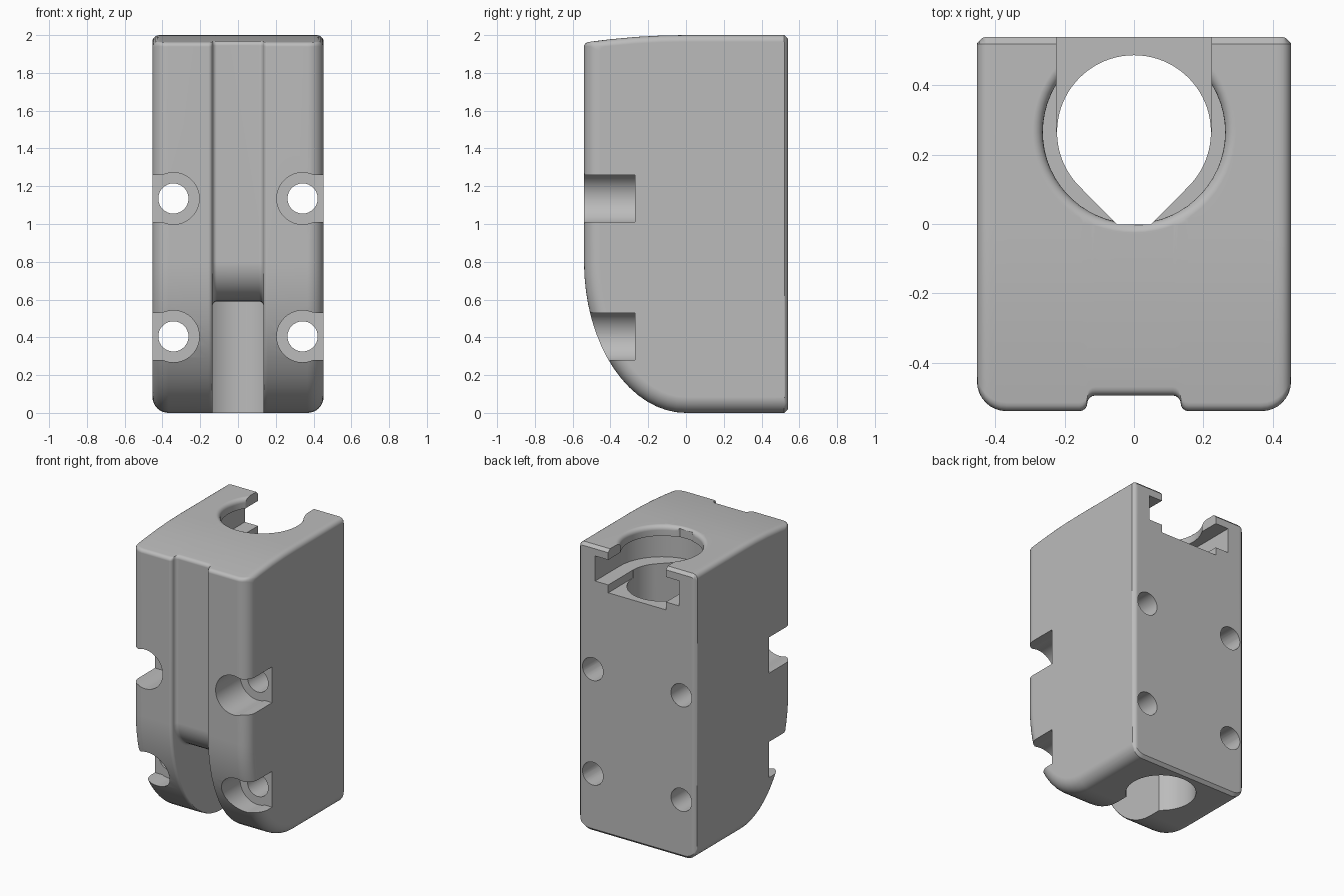
import bpy, bmesh, math

default = bpy.data.objects.get("Cube")
if default:
    bpy.data.objects.remove(default, do_unlink=True)

grey = bpy.data.materials.new("plain grey")
grey.use_nodes = True
COLOUR = (0.5, 0.5, 0.5, 1)
grey.diffuse_color = COLOUR
grey.node_tree.nodes["Principled BSDF"].inputs["Base Color"].default_value = COLOUR

HALF_X, HALF_Y, HEIGHT = 0.453, 0.54, 2.0
CHAMFER, GROOVE_X, GROOVE_DEPTH, LIP = 0.02, 0.135, 0.045, 0.022
FILLET = GROOVE_DEPTH - LIP
BEND_Z, BASE_Y = 0.8, 0.2
BORE_Y, BORE_R = 0.265, 0.222


def arc(cx, cy, rx, ry, start, end, n):
    """Points along an elliptical arc, angles in degrees."""
    angles = [math.radians(start + (end - start) * i / n) for i in range(n + 1)]
    return [(cx + rx * math.cos(a), cy + ry * math.sin(a)) for a in angles]


def make_object(name, bm):
    bmesh.ops.recalc_face_normals(bm, faces=bm.faces)
    mesh = bpy.data.meshes.new(name)
    bm.to_mesh(mesh)
    bm.free()
    mesh.materials.append(grey)
    obj = bpy.data.objects.new(name, mesh)
    bpy.context.collection.objects.link(obj)
    return obj


def loft(name, rings):
    """Skin closed rings of equal length and cap both ends."""
    bm = bmesh.new()
    loops = [[bm.verts.new(p) for p in ring] for ring in rings]
    for a, b in zip(loops, loops[1:]):
        for i in range(len(a)):
            j = (i + 1) % len(a)
            bm.faces.new((a[i], a[j], b[j], b[i]))
    bm.faces.new(loops[0])
    bm.faces.new(loops[-1])
    bmesh.ops.remove_doubles(bm, verts=bm.verts, dist=1e-5)
    return make_object(name, bm)


def side_profile(front, lower, top_drop, bottom, back):
    """Side outline (y, z): top, rounded brow, given lower front, base, back."""
    def top(y):
        return HEIGHT - top_drop - 0.04 * (min(y, 0) / HALF_Y) ** 2
    rear = HALF_Y - CHAMFER
    pts = [(y, top(y)) for y in (rear, 0, -0.13, -0.26, -0.4)]
    r = 0.025
    pts += arc(front + r, top(front + r) - r, r, r, 90, 180, 4)
    pts += lower
    pts += [(rear, bottom), (HALF_Y - back, bottom + CHAMFER),
            (HALF_Y - back, HEIGHT - top_drop - CHAMFER)]
    return pts


def cheek(inset, top_drop=0, bottom=0, back=0):
    """Outline of the two full-depth sides, with the big curved lower front."""
    front = inset - HALF_Y
    lower = arc(0, BEND_Z, -front, BEND_Z - bottom, 180, 270, 16) + [(BASE_Y, bottom)]
    return side_profile(front, lower, top_drop, bottom, back)


def core(swell):
    """Outline between the cheeks: groove floor curving in to the slot roof."""
    front, roof = GROOVE_DEPTH - HALF_Y - swell, 0.59 - swell
    lower = arc(-0.28, BEND_Z, -0.28 - front, BEND_Z - roof, 180, 270, 9)
    lower += [(y, roof) for y in (-0.1, 0.05, BASE_Y)]
    lower += [(BASE_Y, roof * t) for t in (0.8, 0.6, 0.4, 0.2, 0)]
    return side_profile(front, lower, 0, 0, 0)


def round_drop(x, r):
    """Depth of an edge rounding of radius r at distance x from the middle."""
    t = max(0, x - HALF_X + r)
    return r - math.sqrt(max(0, r * r - t * t))


# Body: half the sections from the middle outwards, then mirrored
STEPS = 8
half = []
for i in range(STEPS // 2 + 1):
    a = math.pi * i / STEPS
    half.append((GROOVE_X - FILLET * (1 - math.sin(a)), core(FILLET * (1 - math.cos(a)))))
for i in range(STEPS // 2 + 1):
    a = math.pi * i / STEPS
    half.append((GROOVE_X + LIP * (1 - math.cos(a)), cheek(LIP * (1 - math.sin(a)))))
R = 0.085
for i in range(STEPS + 1):
    x = HALF_X - R + R * math.sin(math.pi / 2 * i / STEPS)
    d = round_drop(x, R)
    half.append((x, cheek(d, round_drop(x, 0.035), d, max(0, x - HALF_X + 0.018))))
sections = [(-x, p) for x, p in reversed(half)] + half
body = loft("mount_body", [[(x, y, z) for y, z in p] for x, p in sections])


def cut(name, rings):
    """Subtract a lofted cutter, using the faster solver if the exact one fails."""
    cutter = loft(name, rings)
    cutter.hide_render = True
    bpy.context.view_layer.objects.active = body
    uncut = body.data.copy()
    for solver in ("EXACT", "FLOAT"):
        mod = body.modifiers.new(name, "BOOLEAN")
        mod.operation, mod.solver, mod.object = "DIFFERENCE", solver, cutter
        bpy.ops.object.modifier_apply(modifier=name)
        if len(body.data.polygons) > 100:
            break
        body.data = uncut.copy()
    bpy.data.meshes.remove(uncut)
    bpy.data.objects.remove(cutter, do_unlink=True)


def cut_z(name, pts, low, high):
    cut(name, [[(x, y, z) for x, y in pts] for z in (low, high)])


def cut_y(name, pts, low, high):
    cut(name, [[(x, y, z) for x, z in pts] for y in (low, high)])


# Vertical teardrop bore
cut_z("bore", arc(0, BORE_Y, BORE_R, BORE_R, -45, 225, 60) + [(-0.048, -0.002), (0.048, -0.002)],
      -0.1, 2.1)

# Stepped T-slot open to the back
w = BORE_R + 0.001
cut_z("slot_floor", [(-w, BORE_Y), (w, BORE_Y), (w, 0.6), (-w, 0.6)], 1.70, 2.1)
cut_z("slot_undercut", arc(0, BORE_Y, 0.325, 0.325, 180, 360, 40) + [(0.325, 0.61), (-0.325, 0.61)],
      1.755, 1.93)

# Round top opening with a softened rim
flare = [(0.263, 1.85)] + [(0.293 - 0.03 * math.cos(math.radians(a)),
                            1.97 + 0.03 * math.sin(math.radians(a))) for a in range(0, 91, 18)]
flare.append((0.293, 2.1))
cut("top_opening", [[(x, y, z) for x, y in arc(0, BORE_Y, r, r, 0, 354, 59)] for r, z in flare])

# Screw holes and side-open head pockets
for side in (-1, 1):
    for z in (0.405, 1.135):
        x = 0.342 * side
        cut_y("screw_hole", arc(x, z, 0.08, 0.08, 0, 348.75, 31), -0.8, 0.8)
        pocket = [(x + side * px, z + pz) for px, pz in
                  arc(0, 0, 0.137, 0.137, 66, 294, 36) + [(0.3, -0.125), (0.3, 0.125)]]
        cut_y("screw_pocket", pocket, -0.81, -0.27)

# Smooth rounded edges, crisp cut edges
bpy.ops.object.select_all(action="DESELECT")
body.select_set(True)
bpy.context.view_layer.objects.active = body
bpy.ops.object.shade_smooth_by_angle(angle=math.radians(32))
weighted = body.modifiers.new("Weighted normals", "WEIGHTED_NORMAL")
weighted.keep_sharp = True
